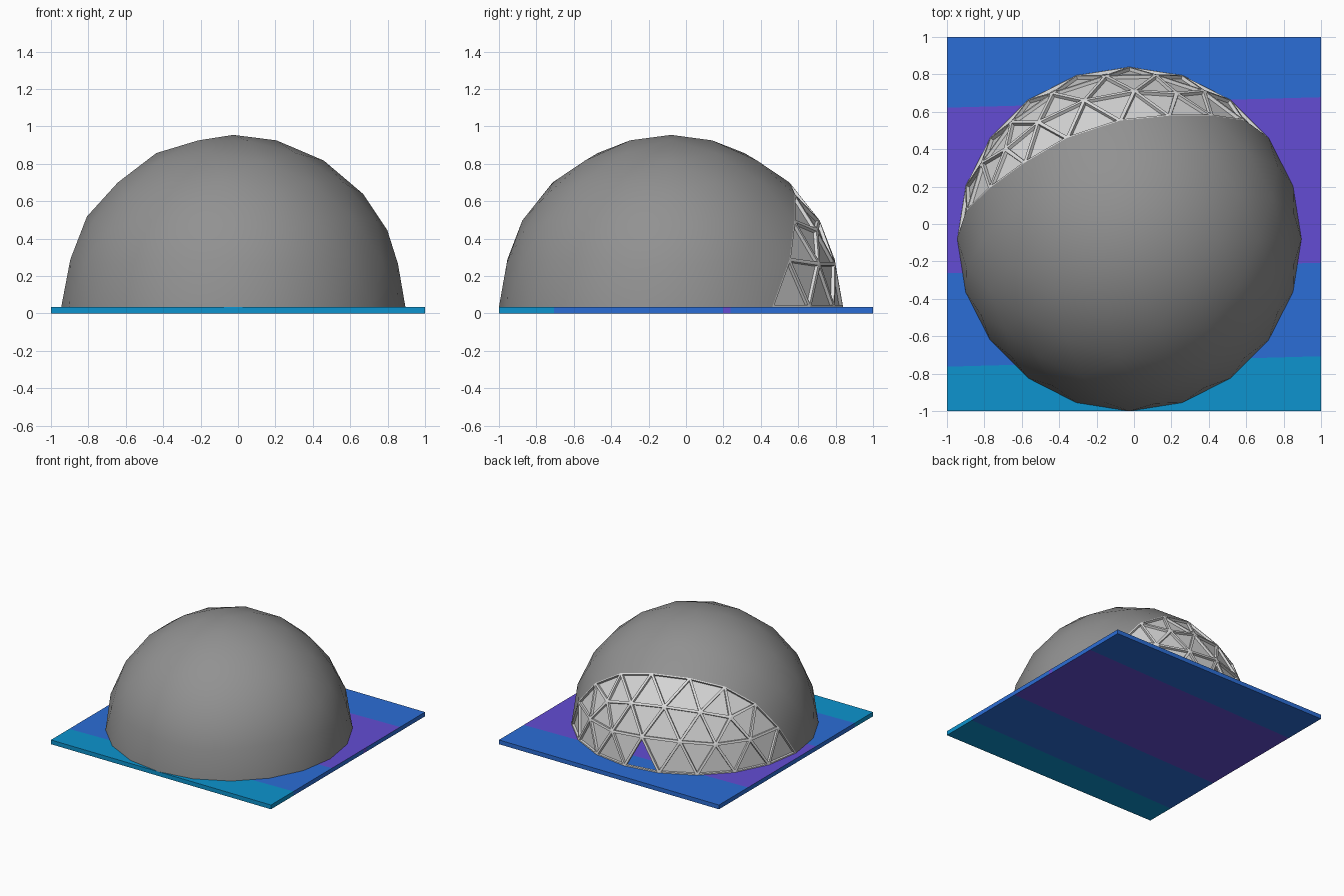
import bpy, bmesh
from mathutils import Vector

if "Cube" in bpy.data.objects:
    bpy.data.objects.remove(bpy.data.objects["Cube"])

R = 0.92                                   # dome radius
BASE = 0.035                               # base plate thickness
CENTRE = Vector((-0.025, -0.08, BASE))     # dome centre
# pole of the exposed cap: a lower vertex of the icosahedron
CAP_AXIS = Vector((-0.2764, 0.8506, -0.4472))
CAP_LIMIT = 0.235


def material(name, srgb):
    m = bpy.data.materials.new(name)
    lin = [c / 12.92 if c <= 0.04045 else ((c + 0.055) / 1.055) ** 2.4 for c in srgb]
    m.diffuse_color = (*lin, 1)
    m.use_nodes = True
    m.node_tree.nodes["Principled BSDF"].inputs["Base Color"].default_value = m.diffuse_color
    return m


teal = material("teal", (0.05, 0.58, 0.81))
blue = material("blue", (0.17, 0.43, 0.84))
purple = material("purple", (0.39, 0.30, 0.83))
grey = material("cover grey", (0.57, 0.57, 0.57))
frame_white = material("frame light grey", (0.87, 0.87, 0.87))
panel_white = material("panel light grey", (0.84, 0.84, 0.84))


def make_object(name, bm, mats):
    me = bpy.data.meshes.new(name)
    bm.to_mesh(me)
    bm.free()
    ob = bpy.data.objects.new(name, me)
    for m in mats:
        me.materials.append(m)
    bpy.context.collection.objects.link(ob)
    return ob


def dome_part(exposed):
    """Half geodesic sphere, keeping either the exposed cap or the rest."""
    bm = bmesh.new()
    bmesh.ops.create_icosphere(bm, subdivisions=3, radius=1)
    drop = []
    for f in bm.faces:
        c = f.calc_center_median()
        if c.z < 0 or (c.dot(CAP_AXIS) > CAP_LIMIT) != exposed:
            drop.append(f)
    bmesh.ops.delete(bm, geom=drop, context='FACES')
    for v in bm.verts:
        v.co = v.co * R + CENTRE
    return bm


def thicken(ob, thickness):
    mod = ob.modifiers.new("Thickness", 'SOLIDIFY')
    mod.thickness = thickness
    mod.offset = -1


# base plate, cut into slightly slanted stripes
bm = bmesh.new()
bmesh.ops.create_cube(bm, size=2)
for v in bm.verts:
    v.co.z = (v.co.z + 1) * BASE / 2
SLOPE = 0.028
for y in (-0.735, -0.235, 0.17, 0.21, 0.65):
    bmesh.ops.bisect_plane(bm, geom=bm.verts[:] + bm.edges[:] + bm.faces[:],
                           plane_co=(0, y, 0), plane_no=(-SLOPE, 1, 0))
bm.normal_update()
for f in bm.faces:
    c = f.calc_center_median()
    y = c.y - SLOPE * c.x
    if y < -0.735:
        f.material_index = 0
    elif abs(f.normal.z) > 0.5:
        f.material_index = 2 if -0.235 < y < 0.65 else 1
    else:                                   # narrow purple mark on the right edge
        f.material_index = 2 if c.x > 0.9 and 0.17 < y < 0.21 else 1
make_object("base_plate", bm, (teal, blue, purple))

# smooth cover over most of the dome
bm = dome_part(False)
for f in bm.faces:
    f.smooth = True
for e in bm.edges:
    if e.is_boundary:
        e.smooth = False
cover = make_object("dome_cover", bm, (grey,))
thicken(cover, 0.012)

# exposed triangular frame with recessed panels and one open doorway
bm = dome_part(True)
cells = bm.faces[:]
bmesh.ops.inset_individual(bm, faces=cells, thickness=0.019, depth=0)
bmesh.ops.inset_individual(bm, faces=cells, thickness=0.005, depth=-0.018)
for f in cells:
    f.material_index = 1
door_spot = CENTRE + Vector((-0.143, 0.90, 0.08))
door = min(cells, key=lambda f: (f.calc_center_median() - door_spot).length)
bmesh.ops.delete(bm, geom=[door], context='FACES')
frame = make_object("dome_frame_and_panels", bm, (frame_white, panel_white))
thicken(frame, 0.02)
